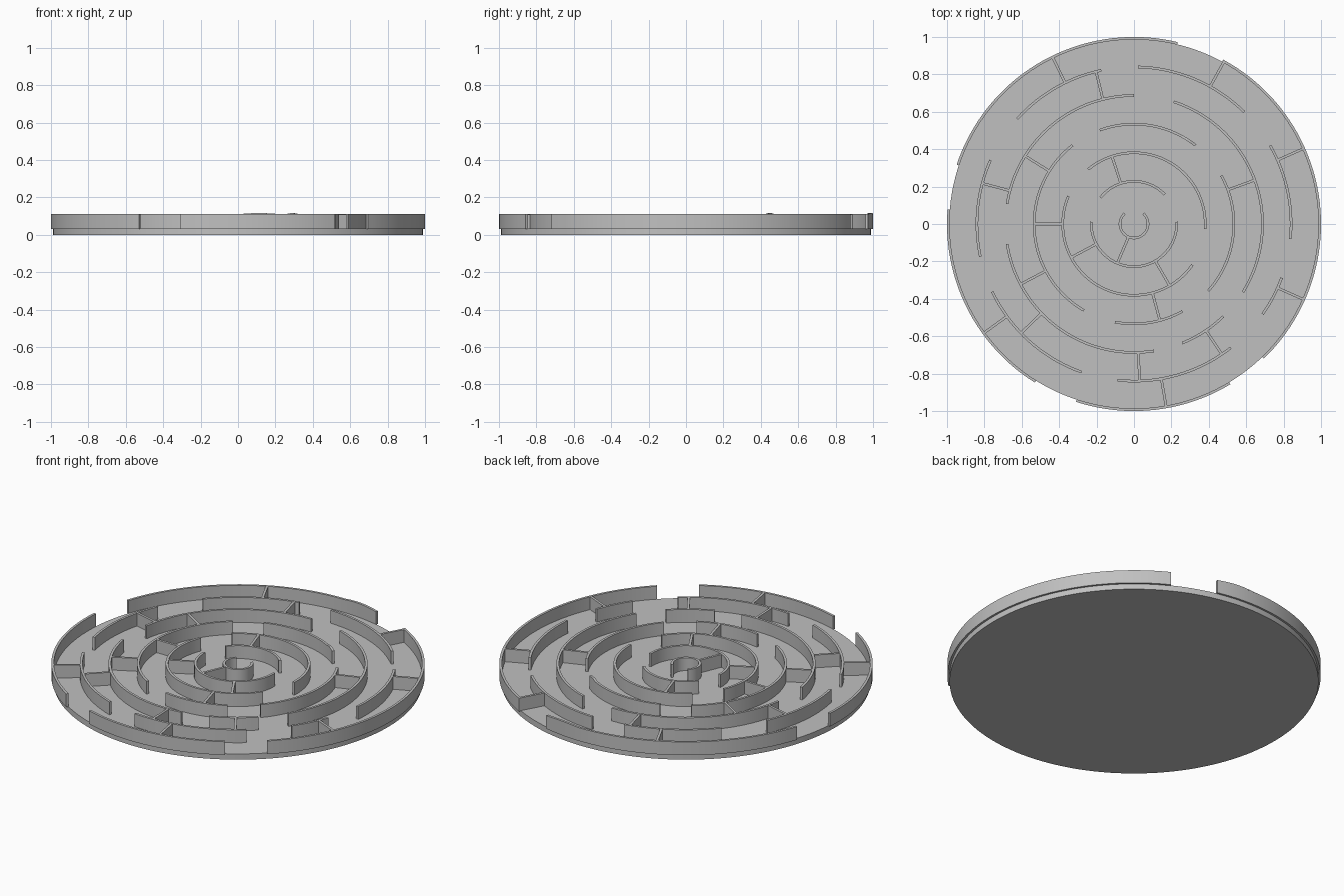
import bpy, bmesh
from math import sin, cos, pi, radians, ceil

cube = bpy.data.objects.get("Cube")
if cube:
    bpy.data.objects.remove(cube)

FLOOR, TOP, THICK = 0.034, 0.11, 0.014
INNER, STEP = 0.075, 0.153

grey = bpy.data.materials.new("light grey")
grey.use_nodes = True
grey.diffuse_color = (0.53, 0.53, 0.53, 1)
grey.node_tree.nodes["Principled BSDF"].inputs["Base Color"].default_value = grey.diffuse_color


def radius(ring):
    return INNER + STEP * ring


def finish(bm, name):
    bmesh.ops.recalc_face_normals(bm, faces=bm.faces)
    mesh = bpy.data.meshes.new(name)
    bm.to_mesh(mesh)
    bm.free()
    mesh.materials.append(grey)
    obj = bpy.data.objects.new(name, mesh)
    bpy.context.collection.objects.link(obj)
    bpy.ops.object.select_all(action="DESELECT")
    obj.select_set(True)
    bpy.context.view_layer.objects.active = obj
    bpy.ops.object.shade_smooth_by_angle(angle=radians(30))
    return obj


def add_arc(bm, r, start, end, z0=FLOOR - 0.002, height=lambda t: TOP):
    """Sweep a thin rectangular wall section along an arc."""
    steps = max(4, ceil((end - start) / 2.5))
    sections = []
    for i in range(steps + 1):
        t = i / steps
        a = radians(start + (end - start) * t)
        lo, hi = r - THICK / 2, r + THICK / 2
        corners = ((lo, z0), (hi, z0), (hi, height(t)), (lo, height(t)))
        sections.append([bm.verts.new((q * cos(a), q * sin(a), z)) for q, z in corners])
    for s, e in zip(sections, sections[1:]):
        for k in range(4):
            n = (k + 1) % 4
            bm.faces.new((s[k], s[n], e[n], e[k]))
    bm.faces.new(sections[0])
    bm.faces.new(sections[-1])


def add_spoke(bm, ring, angle):
    """Straight radial wall joining a ring to the next one out."""
    a = radians(angle)
    u, v = (cos(a), sin(a)), (-sin(a), cos(a))
    h = THICK / 2
    plan = ((radius(ring), -h), (radius(ring + 1), -h), (radius(ring + 1), h), (radius(ring), h))
    low, high = [[bm.verts.new((p * u[0] + q * v[0], p * u[1] + q * v[1], z)) for p, q in plan]
                 for z in (FLOOR - 0.002, TOP - 0.0005)]
    bm.faces.new(low)
    bm.faces.new(high)
    for k in range(4):
        n = (k + 1) % 4
        bm.faces.new((low[k], low[n], high[n], high[k]))


# Round base plate
bm = bmesh.new()
bmesh.ops.create_cone(bm, cap_ends=True, segments=144, radius1=0.988, radius2=0.988, depth=FLOOR)
bmesh.ops.translate(bm, verts=bm.verts, vec=(0, 0, FLOOR / 2))
finish(bm, "base_plate")

# Arc walls in degrees, from the innermost ring outwards
ARCS = [
    [(132, 408)],
    [(44, 142), (177, 363)],
    [(-4, 130), (157, 325)],
    [(-42, 29), (52, 110), (128, 240), (259, 299)],
    [(-32, 72), (90, 171), (189, 279), (292, 314)],
    [(-5.5, 30), (45.5, 88.5), (102, 138), (156, 192), (205.5, 250.5), (264, 308), (325, 340)],
    [(-46, 61.5), (76.5, 161.5), (175.5, 238), (252, 301)],
]
for i, arcs in enumerate(ARCS):
    bm = bmesh.new()
    for start, end in arcs:
        add_arc(bm, radius(i), start, end)
    finish(bm, f"ring_wall_{i + 1}")

# Radial dividers between neighbouring rings
SPOKES = [
    [247],
    [108, 208, 300],
    [180, 285],
    [20, 148, 208],
    [104, 165, 224, 272, 304],
    [24, 61, 116, 216, 280, 336],
]
for i, angles in enumerate(SPOKES):
    bm = bmesh.new()
    for angle in angles:
        add_spoke(bm, i, angle)
    finish(bm, f"dividers_{i + 1}")

# Slight swellings on top of two walls
for name, ring, start, end in (("outer_ridge", 6, 77, 90), ("inner_ridge", 3, 53, 61)):
    bm = bmesh.new()
    add_arc(bm, radius(ring), start, end, TOP - 0.002, lambda t: TOP + 0.006 * sin(pi * t))
    finish(bm, name)
